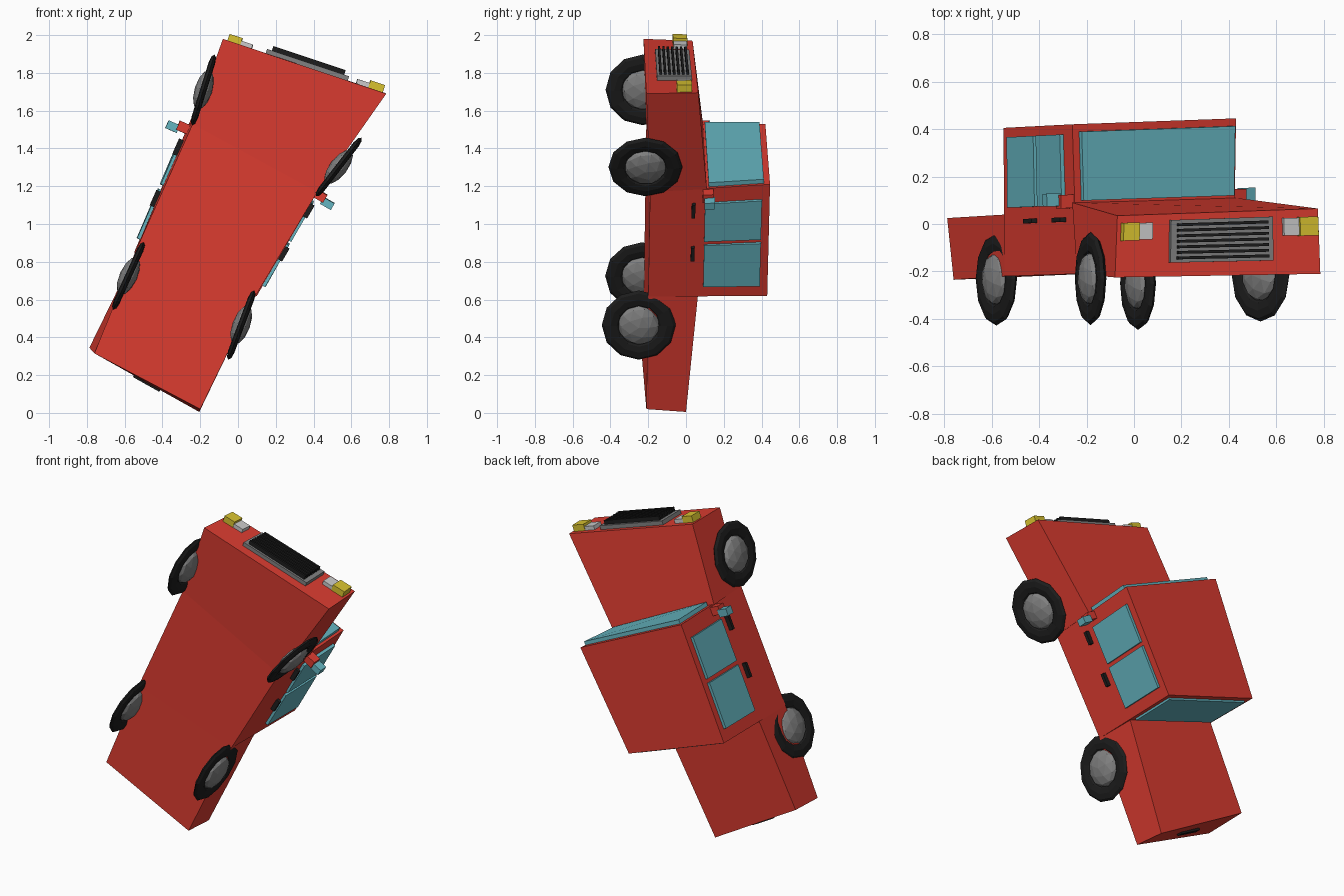
import bpy, bmesh
from mathutils import Vector

if "Cube" in bpy.data.objects:
    bpy.data.objects.remove(bpy.data.objects["Cube"])


def mat(name, rgb):
    m = bpy.data.materials.new(name)
    m.diffuse_color = (*rgb, 1)
    m.use_nodes = True
    m.node_tree.nodes["Principled BSDF"].inputs["Base Color"].default_value = m.diffuse_color
    return m


RED = mat("red_paint", (0.72, 0.045, 0.03))
GLASS = mat("glass", (0.13, 0.46, 0.53))
BLACK = mat("black_rubber", (0.012, 0.012, 0.012))
YELLOW = mat("yellow_lamp", (0.7, 0.55, 0.03))
PALE = mat("pale_lamp", (0.58, 0.6, 0.6))
GREY = mat("grey_metal", (0.22, 0.22, 0.22))


def loft(name, a, b, material):
    """Six-sided block between two four-point sections."""
    bm = bmesh.new()
    va, vb = [[bm.verts.new(p) for p in s] for s in (a, b)]
    bm.faces.new(va)
    bm.faces.new(vb)
    for i in range(4):
        j = (i + 1) % 4
        bm.faces.new((va[i], va[j], vb[j], vb[i]))
    bmesh.ops.recalc_face_normals(bm, faces=bm.faces)
    me = bpy.data.meshes.new(name)
    bm.to_mesh(me)
    bm.free()
    me.materials.append(material)
    ob = bpy.data.objects.new(name, me)
    bpy.context.collection.objects.link(ob)
    return ob


def panel(name, quad, u, v, depth, material, start=-0.01):
    """Slab placed on a body face in that face's 0-1 coordinates."""
    p = [Vector(q) for q in quad]          # low start, low end, high end, high start
    n = (p[2] - p[0]).cross(p[3] - p[1]).normalized()
    centre = Vector((0.0, 0.0, 1.0))
    if n.dot((p[0] + p[1] + p[2] + p[3]) / 4 - centre) < 0:
        n = -n

    def at(s, t):
        return p[0].lerp(p[1], s).lerp(p[3].lerp(p[2], s), t)
    c = [at(u[0], v[0]), at(u[1], v[0]), at(u[1], v[1]), at(u[0], v[1])]
    return loft(name, [q + n * start for q in c], [q + n * depth for q in c], material)


# Body sections: left low, right low, right high, left high
nose = [(-0.08, -0.225, 1.98), (0.785, -0.21, 1.69), (0.775, 0.065, 1.695), (-0.07, 0.035, 1.97)]
dash = [(-0.24, -0.21, 1.53), (0.42, -0.19, 1.17), (0.43, 0.11, 1.185), (-0.26, 0.09, 1.53)]
boot = [(-0.545, -0.22, 0.85), (0.09, -0.2, 0.615), (0.09, 0.065, 0.64), (-0.54, 0.04, 0.85)]
tail = [(-0.76, -0.235, 0.315), (-0.2, -0.21, 0.02), (-0.205, 0.0, 0.005), (-0.787, 0.025, 0.345)]
cab_f = [dash[0], dash[1], (0.43, 0.445, 1.21), (-0.26, 0.42, 1.53)]
cab_b = [boot[0], boot[1], (0.1, 0.43, 0.62), (-0.55, 0.405, 0.85)]
loft("hood", nose, dash, RED)
loft("cabin", cab_f, cab_b, RED)
loft("trunk", boot, tail, RED)

# Windscreen and rear window
panel("windscreen", cab_f, (0.04, 0.98), (0.49, 0.95), 0.025, GLASS)
panel("rear_window", cab_b, (0.05, 0.95), (0.46, 0.94), 0.012, GLASS)

# Side windows, handles and mirrors
for side, lo, hi in (("left", 0, 3), ("right", 1, 2)):
    face = [cab_b[lo], cab_f[lo], cab_f[hi], cab_b[hi]]
    for row, win, grip in (("rear", (0.1, 0.485), (0.35, 0.47)), ("front", (0.52, 0.87), (0.75, 0.87))):
        panel(f"{side}_{row}_window", face, win, (0.46, 0.935), 0.018, GLASS)
        panel(f"{side}_{row}_handle", face, grip, (0.35, 0.38), 0.028, BLACK)
    panel(f"{side}_mirror_arm", face, (0.92, 0.99), (0.44, 0.53), 0.06, RED)
    panel(f"{side}_mirror", face, (0.90, 0.96), (0.455, 0.54), 0.115, GLASS, 0.05)

# Grille with slats
panel("grille", nose, (0.26, 0.765), (0.22, 0.90), 0.025, GREY)
for i in range(7):
    v = 0.27 + i * 0.088
    panel("grille_slat", nose, (0.29, 0.735), (v, v + 0.045), 0.05, BLACK, 0.02)

# Headlights: pale base with a taller yellow outer half
for side, base, lamp in (("left", (0.03, 0.17), (0.02, 0.1)), ("right", (0.82, 0.965), (0.895, 0.985))):
    panel(f"{side}_headlight", nose, base, (0.6, 0.87), 0.025, PALE)
    panel(f"{side}_indicator", nose, lamp, (0.59, 0.88), 0.04, YELLOW)

# Trunk handle
panel("trunk_handle", tail, (0.4, 0.64), (0.5, 0.64), 0.017, BLACK)

# Wheels: flattened tyre and bulging hub, each turned to its own side of the body
wheels = {
    "front_left": ((-0.183, -0.23, 1.71), (0.35, 0, -0.11)),
    "front_right": ((0.533, -0.215, 1.302), (0.31, 0, -0.24)),
    "rear_left": ((-0.58, -0.232, 0.725), (0.34, 0, -0.155)),
    "rear_right": ((0.017, -0.25, 0.465), (0.36, 0, -0.135)),
}
for name, (centre, axis) in wheels.items():
    rot = Vector(axis).to_track_quat('Z', 'Y').to_euler()
    bpy.ops.mesh.primitive_torus_add(location=centre, rotation=rot, major_segments=12,
                                     minor_segments=8, major_radius=0.15, minor_radius=0.046)
    tyre = bpy.context.object
    tyre.name = name + "_tyre"
    tyre.scale.z = 0.38
    tyre.data.materials.append(BLACK)
    bpy.ops.mesh.primitive_ico_sphere_add(location=centre, rotation=rot, subdivisions=2, radius=0.112)
    hub = bpy.context.object
    hub.name = name + "_hub"
    hub.scale.z = 0.42
    hub.data.materials.append(GREY)
